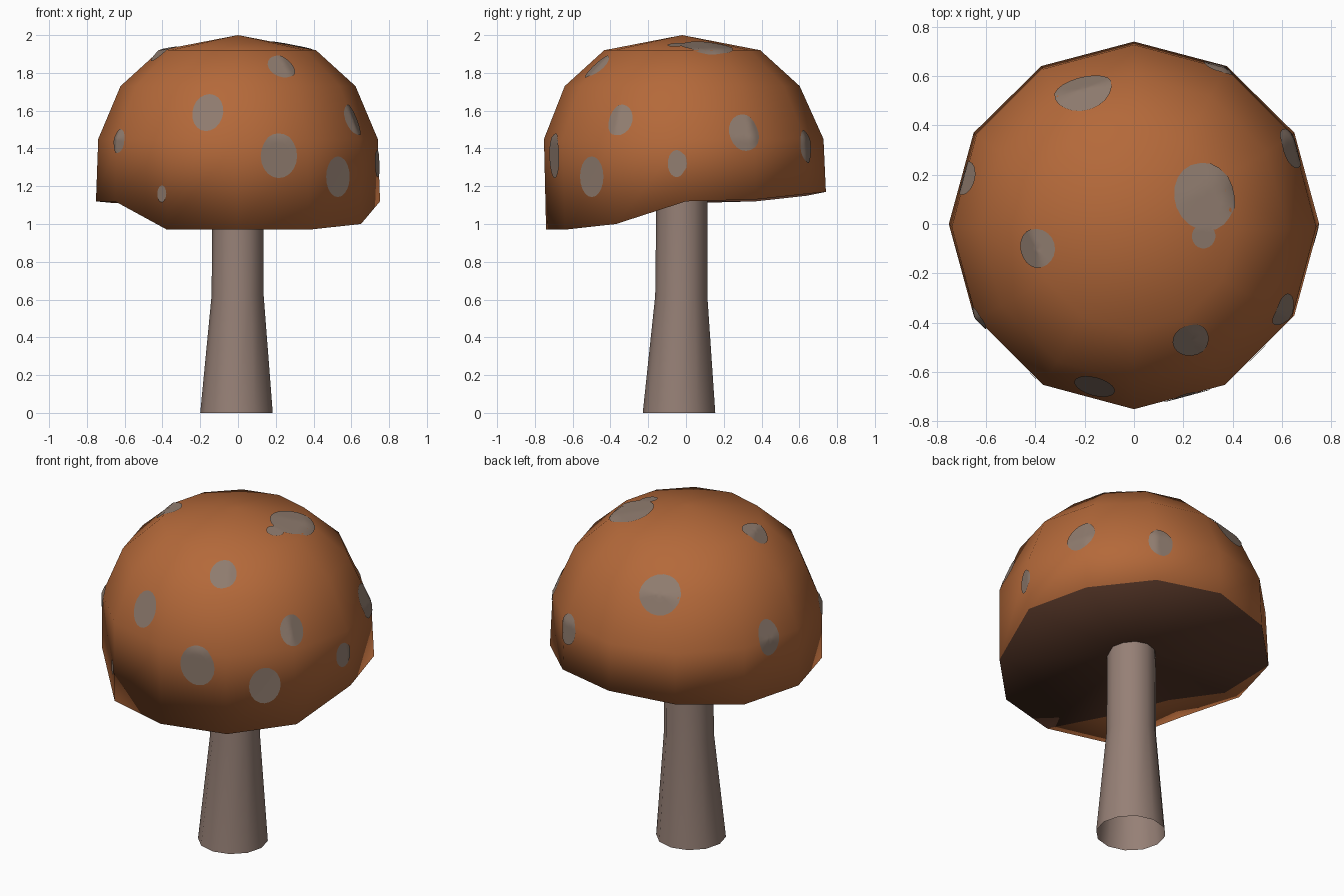
import bpy, bmesh, math
from mathutils import Vector
from mathutils.bvhtree import BVHTree

if "Cube" in bpy.data.objects:
    bpy.data.objects.remove(bpy.data.objects["Cube"])

N = 12


def material(name, rgb):
    m = bpy.data.materials.new(name)
    m.diffuse_color = (*rgb, 1)
    m.use_nodes = True
    m.node_tree.nodes["Principled BSDF"].inputs["Base Color"].default_value = m.diffuse_color
    return m


ORANGE = material("orange_brown", (0.456, 0.141, 0.042))
UNDER = material("dark_brown", (0.09, 0.036, 0.02))
STEM = material("stem_taupe", (0.305, 0.216, 0.181))
SPOT = material("spot_grey", (0.275, 0.2, 0.157))


def finish(bm, name, mats, recalc=True):
    if recalc:
        bmesh.ops.recalc_face_normals(bm, faces=bm.faces[:])
    for f in bm.faces:
        f.smooth = True
    me = bpy.data.meshes.new(name)
    bm.to_mesh(me)
    bm.free()
    for m in mats:
        me.materials.append(m)
    ob = bpy.data.objects.new(name, me)
    bpy.context.collection.objects.link(ob)
    return ob


def ring(bm, r, cx, cy, z):
    zs = z if isinstance(z, list) else [z] * N
    return [bm.verts.new((cx + r * math.cos(2 * math.pi * i / N),
                          cy + r * math.sin(2 * math.pi * i / N), zs[i]))
            for i in range(N)]


def bridge(bm, a, b):
    for i in range(N):
        j = (i + 1) % N
        bm.faces.new((a[i], a[j], b[j], b[i]))


# Cap: faceted dome with an uneven rim that droops at the front
rim_z = [1.12, 1.13, 1.16, 1.17, 1.15, 1.12, 1.12, 1.12, 0.97, 0.97, 0.97, 1.0]
bm = bmesh.new()
rings = [ring(bm, 0.752, 0, 0, rim_z),
         ring(bm, 0.74, 0, -0.012, 1.45),
         ring(bm, 0.622, 0, -0.02, 1.73),
         ring(bm, 0.413, 0, -0.02, 1.92)]
rim = rings[0]
for v in rim:
    v.co.y *= 0.985
for a, b in zip(rings, rings[1:]):
    bridge(bm, a, b)
apex = bm.verts.new((0, -0.02, 2.0))
for i in range(N):
    bm.faces.new((rings[-1][i], rings[-1][(i + 1) % N], apex))

# Surface lookup for laying the spots on the dome
bm.normal_update()
tree = BVHTree.FromBMesh(bm)

# Underside: dark fan, set back from the rim at the front left
inner = list(rim)
for i, (r, z) in {6: (0.65, 1.11), 7: (0.55, 1.12), 8: (0.6, 1.07)}.items():
    a = 2 * math.pi * i / N
    inner[i] = bm.verts.new((r * math.cos(a), r * math.sin(a), z))
hub = bm.verts.new((0, -0.02, 1.12))
for i in range(N):
    j = (i + 1) % N
    bm.faces.new((inner[j], inner[i], hub)).material_index = 1
    strip = list(dict.fromkeys((rim[j], rim[i], inner[i], inner[j])))
    if len(strip) > 2:
        bm.faces.new(strip)
finish(bm, "cap", [ORANGE, UNDER])

# Stem: open tapered tube
bm = bmesh.new()
tube = [ring(bm, 0.192, -0.008, -0.037, 0.0),
        ring(bm, 0.138, -0.002, -0.025, 0.62),
        ring(bm, 0.135, 0.0, -0.022, 1.13)]
for a, b in zip(tube, tube[1:]):
    bridge(bm, a, b)
finish(bm, "stem", [STEM])

# Spots: thin patches draped over the dome (x, y, z, half width, half height)
spots = [(-0.16, -0.66, 1.59, 0.085, 0.105), (0.22, -0.71, 1.36, 0.1, 0.118),
         (0.54, -0.51, 1.25, 0.088, 0.108), (-0.63, -0.38, 1.44, 0.055, 0.066),
         (-0.4, -0.62, 1.16, 0.034, 0.045), (0.23, -0.47, 1.83, 0.075, 0.085),
         (0.61, -0.35, 1.55, 0.072, 0.088), (0.74, -0.05, 1.32, 0.05, 0.072),
         (0.65, 0.31, 1.49, 0.085, 0.102), (0.34, 0.63, 1.41, 0.07, 0.09),
         (0.285, 0.11, 1.95, 0.14, 0.125), (0.285, -0.05, 1.96, 0.05, 0.05),
         (-0.4, -0.1, 1.92, 0.08, 0.085), (-0.21, 0.56, 1.75, 0.118, 0.12),
         (-0.7, 0.19, 1.47, 0.07, 0.105)]
SEG, STEPS = 20, 5
bm = bmesh.new()
for x, y, z, w, h in spots:
    p, n, _, _ = tree.find_nearest(Vector((x, y, z)))
    n = (p - Vector((0, 0, 1.3))).normalized()
    side = Vector((0, 0, 1)).cross(n).normalized()
    up = n.cross(side)

    def drape(q):
        co, nor, _, _ = tree.find_nearest(q)
        if nor.dot(n) < 0:
            nor = -nor
        return bm.verts.new(co + nor * 0.005)

    prev, mid = None, drape(p)
    for k in range(1, STEPS + 1):
        t = k / STEPS
        cur = [drape(p + side * (w * t * math.cos(2 * math.pi * s / SEG))
                     + up * (h * t * math.sin(2 * math.pi * s / SEG)))
               for s in range(SEG)]
        for s in range(SEG):
            e = (s + 1) % SEG
            if prev:
                bm.faces.new((prev[s], cur[s], cur[e], prev[e]))
            else:
                bm.faces.new((mid, cur[s], cur[e]))
        prev = cur
finish(bm, "cap_spots", [SPOT], recalc=False)
